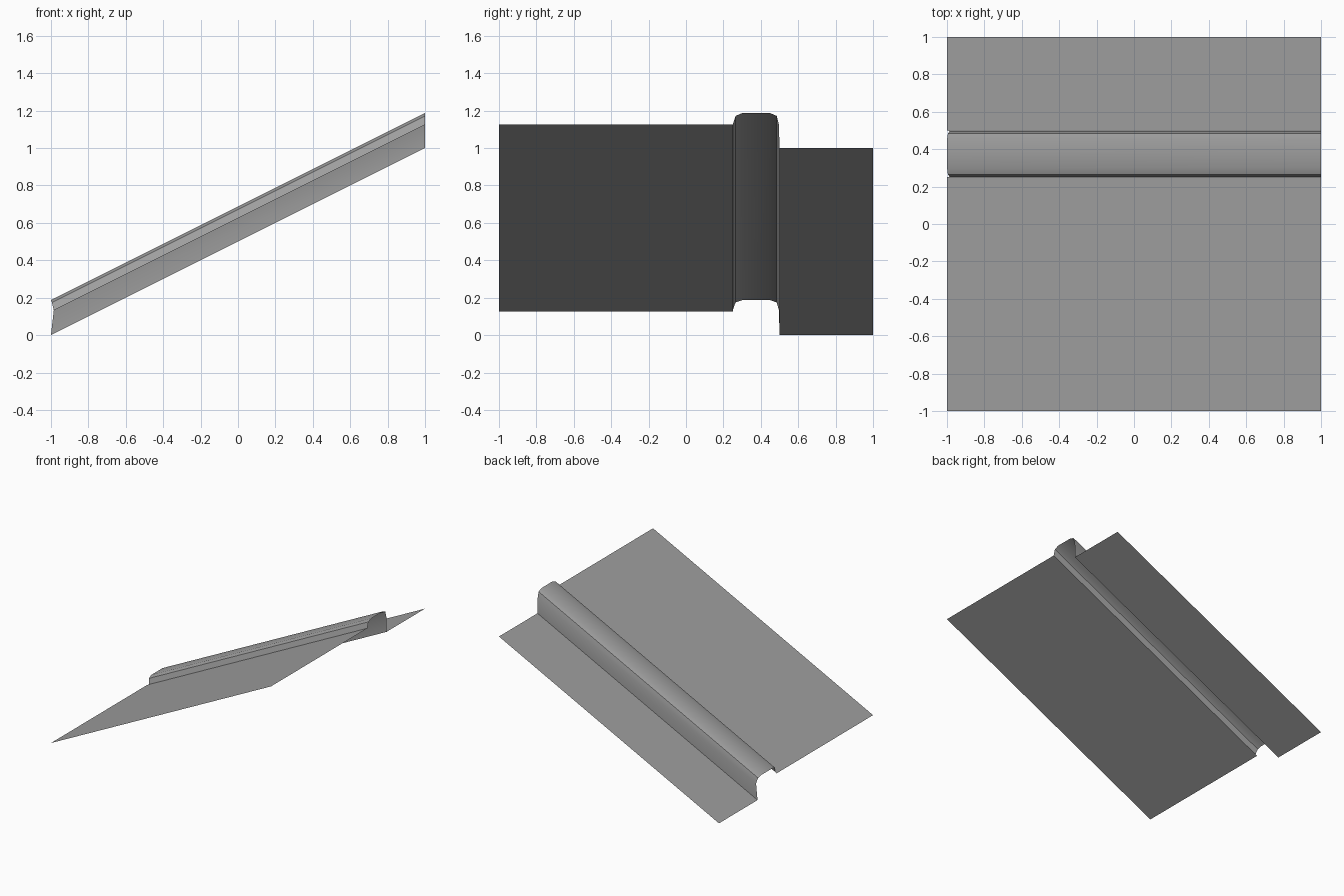
import bpy

cube = bpy.data.objects.get("Cube")
if cube:
    bpy.data.objects.remove(cube, do_unlink=True)

# One flat grey for the whole ramp
grey = bpy.data.materials.new("concrete grey")
grey.use_nodes = True
colour = (0.35, 0.35, 0.35, 1)
grey.diffuse_color = colour
grey.node_tree.nodes["Principled BSDF"].inputs["Base Color"].default_value = colour


def ramp_strip(name, profile):
    """Sweep (y, height, low-end inset) points up the slope as an open sheet."""
    verts, faces = [], []
    for y, height, inset in profile:
        for x in (-1 + inset, 1):
            verts.append((x, y, (x + 1) / 2 + height))
    for i in range(len(profile) - 1):
        a = 2 * i
        faces.append((a, a + 1, a + 3, a + 2))
    mesh = bpy.data.meshes.new(name)
    mesh.from_pydata(verts, [], faces)
    mesh.materials.append(grey)
    obj = bpy.data.objects.new(name, mesh)
    bpy.context.collection.objects.link(obj)
    bpy.ops.object.select_all(action="DESELECT")
    obj.select_set(True)
    bpy.context.view_layer.objects.active = obj
    bpy.ops.object.shade_smooth_by_angle(angle=0.7)
    return obj


# Raised walkway and lower roadway
ramp_strip("raised_walkway", [(-1, 0.125, 0), (0.25, 0.125, 0)])
ramp_strip("lower_roadway", [(0.5, 0, 0), (1, 0, 0)])

# Curb with rounded shoulders and a steep drop to the roadway
ramp_strip("curb", [
    (0.25, 0.125, 0.015), (0.265, 0.172, 0.005), (0.302, 0.1875, 0),
    (0.448, 0.1875, 0), (0.485, 0.172, 0.005), (0.497, 0.125, 0.015),
    (0.5, 0, 0),
])
